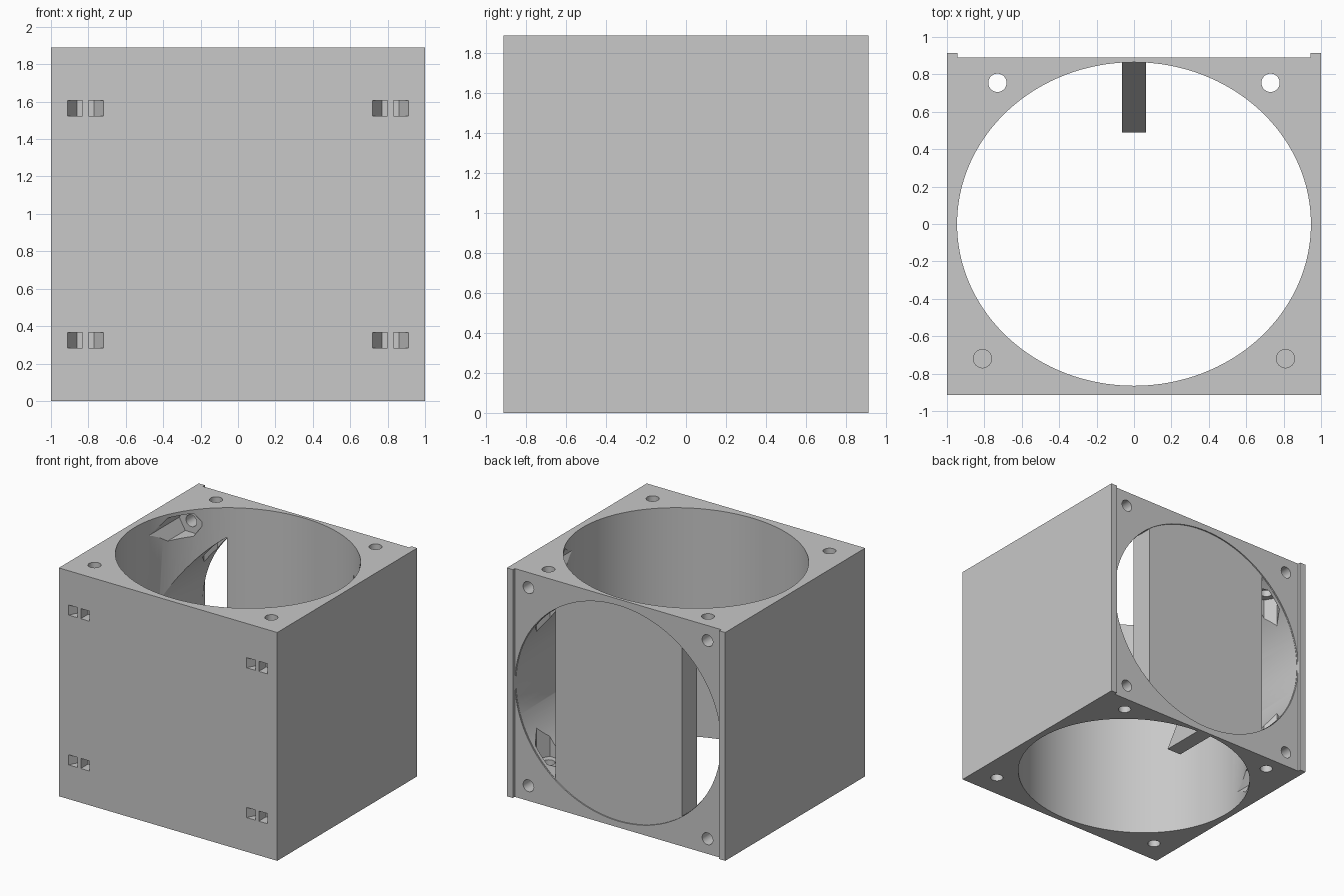
import bpy, bmesh, math

cube = bpy.data.objects.get("Cube")
if cube:
    bpy.data.objects.remove(cube, do_unlink=True)

grey = bpy.data.materials.new("plain_grey")
grey.use_nodes = True
colour = (0.58, 0.58, 0.58, 1)
grey.diffuse_color = colour
grey.node_tree.nodes["Principled BSDF"].inputs["Base Color"].default_value = colour

H = 1.89          # body height
MID = H / 2


def prism(name, points, axis, lo, hi):
    """Extrude a 2D outline along an axis."""
    place = {"x": lambda a, b, c: (c, a, b),
             "y": lambda a, b, c: (a, c, b),
             "z": lambda a, b, c: (a, b, c)}[axis]
    bm = bmesh.new()
    ends = [[bm.verts.new(place(a, b, c)) for a, b in points] for c in (lo, hi)]
    bm.faces.new(ends[0])
    bm.faces.new(ends[1])
    n = len(points)
    for i in range(n):
        j = (i + 1) % n
        bm.faces.new((ends[0][i], ends[0][j], ends[1][j], ends[1][i]))
    bmesh.ops.recalc_face_normals(bm, faces=bm.faces)
    mesh = bpy.data.meshes.new(name)
    bm.to_mesh(mesh)
    bm.free()
    mesh.materials.append(grey)
    obj = bpy.data.objects.new(name, mesh)
    bpy.context.collection.objects.link(obj)
    return obj


def arc(cx, cy, rx, ry, n, start=0.0, sweep=math.tau):
    steps = n if sweep >= math.tau else n - 1
    return [(cx + rx * math.cos(start + sweep * i / steps),
             cy + ry * math.sin(start + sweep * i / steps)) for i in range(n)]


# Body with a raised rib along each back corner
body = prism("housing", [(-1, -.915), (1, -.915), (1, .915), (.945, .915), (.945, .89),
                         (-.945, .89), (-.945, .915), (-1, .915)], "z", 0, H)


def cut(points, axis, lo, hi):
    cutter = prism("cutter", points, axis, lo, hi)
    cutter.hide_render = True
    mod = body.modifiers.new("cut", "BOOLEAN")
    mod.operation = "DIFFERENCE"
    mod.solver = "EXACT"
    mod.object = cutter
    bpy.context.view_layer.objects.active = body
    bpy.ops.object.modifier_apply(modifier=mod.name)
    bpy.data.objects.remove(cutter, do_unlink=True)


# Vertical bore
cut(arc(0, 0, .946, .865, 128), "z", -.1, H + .1)

# Shallow round recess on the back, leaving a central panel
cut(arc(0, MID, .943, .893, 128), "y", .88, 1)

# Open windows on both sides of the panel
half = math.acos(.58 / .94)
for turn in (0, math.pi):
    cut(arc(0, MID, .94, .89, 48, turn - half, 2 * half), "y", .05, 1)

for side in (-1, 1):
    for top in (False, True):
        flip = (lambda z: H - z) if top else (lambda z: z)

        def cut_z(points, lo, hi):
            cut(points, "z", *sorted((flip(lo), flip(hi))))

        # Screw holes in the top and bottom, with hexagonal pockets behind
        cut_z(arc(side * .81, -.72, .049, .049, 32), -.1, .25)
        cut_z(arc(side * .73, .755, .049, .049, 32), -.1, .6)
        cut_z(arc(side * .73, .755, .11, .11, 6), .29, .7)

        # Screw holes in the back, with hexagonal pockets behind
        cut(arc(side * .82, flip(.125), .049, .049, 32), "y", .3, 1)
        cut(arc(side * .82, flip(.125), .11, .11, 6), "y", .02, .56)

        # Sloped latch slots in the front, split by a small post
        for s in (-1, 1):
            x = side * .815
            z = flip(.325)
            cut([(x + s * .016, -1), (x + s * .097, -1), (x + s * .097, -.916),
                 (x + s * .046, -.82), (x + s * .016, -.82)],
                "z", z - .042, z + .042)

# Ramp block inside the bore at the back
ramp = prism("ramp_block", [(.49, .002), (.87, .002), (.87, .58)], "x", -.065, .065)

for obj in (body, ramp):
    bpy.ops.object.select_all(action="DESELECT")
    obj.select_set(True)
    bpy.context.view_layer.objects.active = obj
    bpy.ops.object.shade_smooth_by_angle(angle=math.radians(25))
